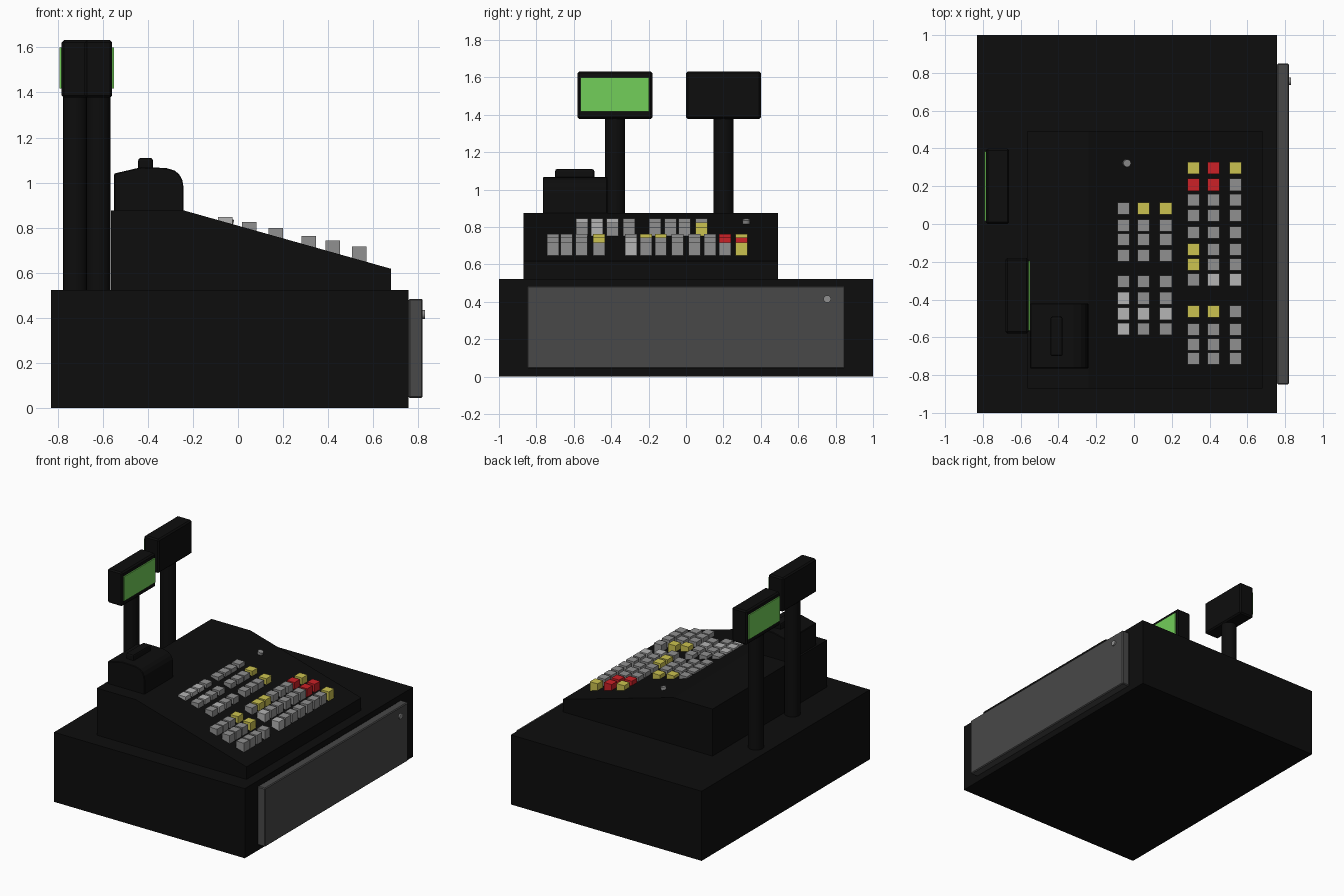
import bpy, bmesh
from mathutils import Matrix, Vector

if "Cube" in bpy.data.objects:
    bpy.data.objects.remove(bpy.data.objects["Cube"])


def material(name, rgb):
    m = bpy.data.materials.new(name)
    m.diffuse_color = (*rgb, 1)
    m.use_nodes = True
    m.node_tree.nodes["Principled BSDF"].inputs["Base Color"].default_value = m.diffuse_color
    return m


BLACK = material("black", (0.004, 0.004, 0.004))
DARK = material("dark_grey", (0.065, 0.065, 0.065))
GREY = material("key_grey", (0.28, 0.28, 0.28))
LIGHT = material("key_light", (0.46, 0.46, 0.46))
YELLOW = material("key_yellow", (0.60, 0.54, 0.08))
RED = material("key_red", (0.60, 0.015, 0.02))
GREEN = material("screen_green", (0.17, 0.62, 0.10))


def finish(name, bm, mat, bevel=0, segments=1):
    bmesh.ops.recalc_face_normals(bm, faces=bm.faces)
    mesh = bpy.data.meshes.new(name)
    bm.to_mesh(mesh)
    bm.free()
    ob = bpy.data.objects.new(name, mesh)
    bpy.context.collection.objects.link(ob)
    mesh.materials.append(mat)
    if bevel:
        mod = ob.modifiers.new("bevel", 'BEVEL')
        mod.width, mod.segments = bevel, segments
    return ob


def box(name, x, y, z, mat, bevel=0, segments=1):
    """Box from (min, max) ranges."""
    bm = bmesh.new()
    centre = Vector([(a + b) / 2 for a, b in (x, y, z)])
    size = Matrix.Diagonal([b - a for a, b in (x, y, z)] + [1])
    bmesh.ops.create_cube(bm, size=1, matrix=Matrix.Translation(centre) @ size)
    return finish(name, bm, mat, bevel, segments)


def prism(name, profile, y0, y1, mat, bevel=0):
    """Extrude an x-z profile along y."""
    bm = bmesh.new()
    face = bm.faces.new([bm.verts.new((x, y0, z)) for x, z in profile])
    ext = bmesh.ops.extrude_face_region(bm, geom=[face])
    verts = [v for v in ext["geom"] if isinstance(v, bmesh.types.BMVert)]
    bmesh.ops.translate(bm, verts=verts, vec=(0, y1 - y0, 0))
    return finish(name, bm, mat, bevel)


def cylinder(name, centre, axis, radius, depth, mat, sides=24):
    bm = bmesh.new()
    rot = Vector((0, 0, 1)).rotation_difference(Vector(axis)).to_matrix().to_4x4()
    bmesh.ops.create_cone(bm, cap_ends=True, segments=sides, radius1=radius, radius2=radius,
                          depth=depth, matrix=Matrix.Translation(centre) @ rot)
    for f in bm.faces:
        f.smooth = len(f.verts) == 4
    for e in bm.edges:
        e.smooth = all(len(f.verts) == 4 for f in e.link_faces)
    return finish(name, bm, mat)


# Cash drawer base with front panel and lock
box("drawer_case", (-0.83, 0.757), (-1, 1), (0, 0.523), BLACK)
box("drawer_front", (0.757, 0.82), (-0.85, 0.85), (0.043, 0.484), DARK, 0.006)
cylinder("drawer_lock", (0.82, 0.755, 0.415), (1, 0, 0), 0.02, 0.02, GREY)

# Sloped register body
prism("register_body", [(-0.565, 0.52), (0.68, 0.52), (0.68, 0.617), (-0.24, 0.876), (-0.565, 0.876)],
      -0.87, 0.492, BLACK)
cylinder("key_switch", (-0.04, 0.322, 0.825), (0.272, 0, 0.962), 0.02, 0.03, GREY)

# Receipt printer with rounded front and paper ridge
prism("receipt_printer", [(-0.55, 0.87), (-0.242, 0.87), (-0.242, 0.98), (-0.247, 1.01), (-0.26, 1.035),
                          (-0.28, 1.053), (-0.32, 1.065), (-0.43, 1.068), (-0.55, 1.04)],
      -0.765, -0.42, BLACK, 0.004)
box("paper_ridge", (-0.443, -0.378), (-0.70, -0.49), (1.04, 1.11), BLACK, 0.012, 2)

# Operator and customer displays, facing opposite ways
for who, cx, cy, side in (("operator", -0.62, -0.38, 1), ("customer", -0.722, 0.20, -1)):
    cylinder(who + "_pole", (cx, cy, 0.96), (0, 0, 1), 0.054, 0.9, BLACK)
    box(who + "_display", (cx - 0.061, cx + 0.061), (cy - 0.2, cy + 0.2), (1.377, 1.632), BLACK, 0.01)
    face = cx + side * 0.061
    out = face + side * 0.009
    box(who + "_screen", (min(face, out), max(face, out)), (cy - 0.183, cy + 0.183),
        (1.417, 1.6), GREEN)

# Keypads: one letter per key, one word per row
COLOURS = {"g": GREY, "l": LIGHT, "y": YELLOW, "r": RED}
KEYPADS = {
    "left_key": (
        [(-0.056, 0.846), (0.05, 0.824), (0.168, 0.799)],
        [0.083, -0.008, -0.083, -0.167, -0.305, -0.393, -0.475, -0.555],
        "gyy ggg ggg ggg ggg lgg lll lgg"),
    "right_key": (
        [(0.315, 0.762), (0.42, 0.743), (0.538, 0.717)],
        [0.297, 0.208, 0.128, 0.045, -0.045, -0.135, -0.215, -0.295,
         -0.464, -0.558, -0.638, -0.712],
        "yry rrg ggg ggg ggg ygg ygg gll yyg ggg ggg ggg"),
}
for name, (columns, rows, layout) in KEYPADS.items():
    for y, row in zip(rows, layout.split()):
        for (x, top), c in zip(columns, row):
            box(name, (x - 0.032, x + 0.032), (y - 0.032, y + 0.032), (top - 0.075, top), COLOURS[c])
